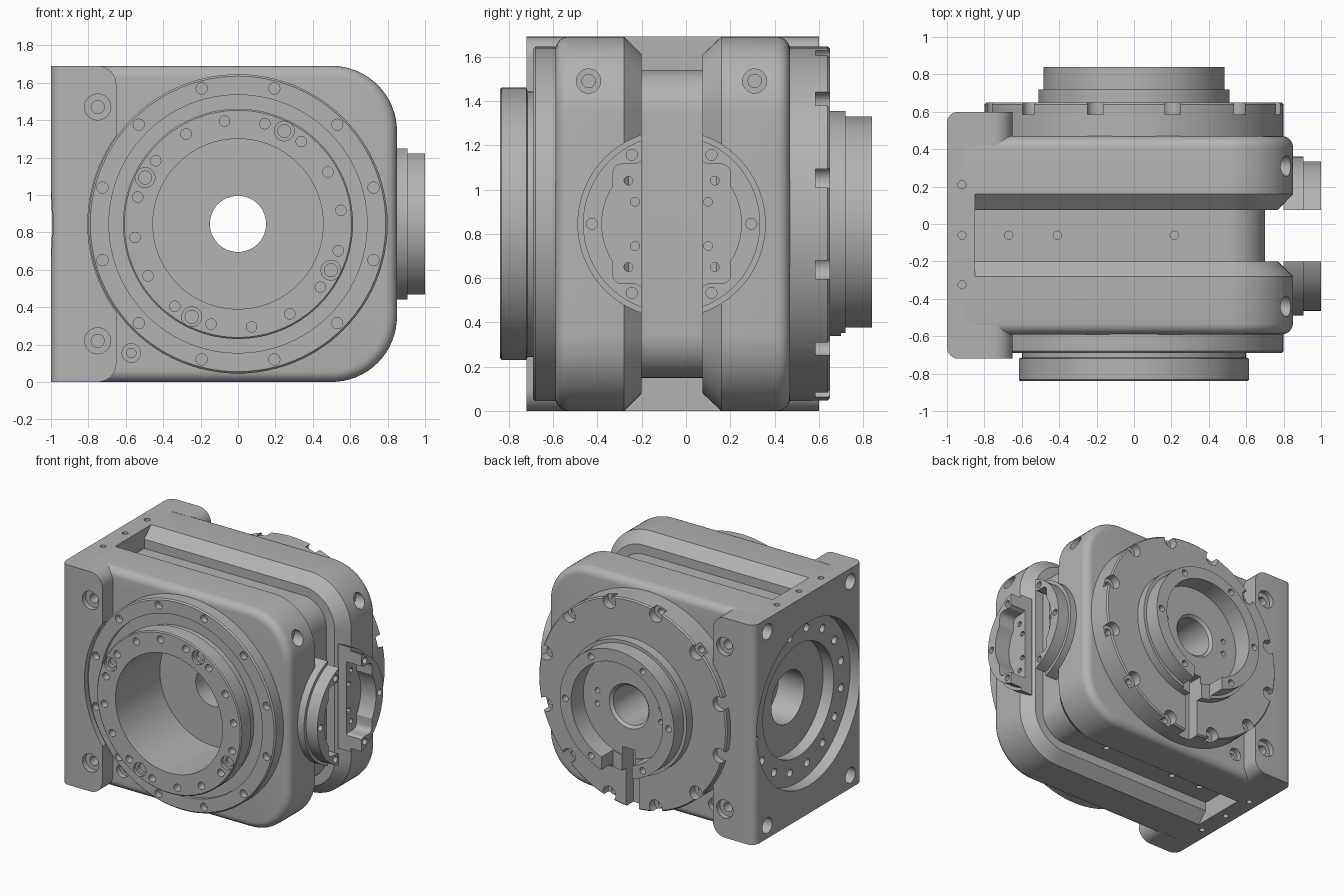
import bpy, bmesh
from math import sin, cos, pi, radians
from mathutils import Matrix

if "Cube" in bpy.data.objects:
    bpy.data.objects.remove(bpy.data.objects["Cube"], do_unlink=True)

metal = bpy.data.materials.new("machined_grey")
metal.use_nodes = True
GREY = (0.45, 0.45, 0.45, 1)
metal.diffuse_color = GREY
metal.node_tree.nodes["Principled BSDF"].inputs["Base Color"].default_value = GREY

X, Y, Z = range(3)
MID = 0.845      # height of the main axes
SIDE = -0.065    # y of the groove and side port


def finish(name, bm):
    bmesh.ops.remove_doubles(bm, verts=bm.verts, dist=1e-5)
    bmesh.ops.recalc_face_normals(bm, faces=bm.faces)
    mesh = bpy.data.meshes.new(name)
    bm.to_mesh(mesh)
    bm.free()
    mesh.materials.append(metal)
    obj = bpy.data.objects.new(name, mesh)
    bpy.context.collection.objects.link(obj)
    return obj


def skin(bm, rings, closed):
    """Bridge point rings; cap the ends unless the loop is closed."""
    vs = [[bm.verts.new(p) for p in ring] for ring in rings]
    n = len(vs[0])
    pairs = list(zip(vs, vs[1:])) + ([(vs[-1], vs[0])] if closed else [])
    for a, b in pairs:
        for i in range(n):
            j = (i + 1) % n
            bm.faces.new((a[i], a[j], b[j], b[i]))
    if not closed:
        bm.faces.new(vs[0])
        bm.faces.new(vs[-1])


def lathe(bm, axis, centre, profile, segs=96, closed=True):
    rings = []
    for r, t in profile:
        ring = []
        for i in range(segs):
            p = [centre[0] + r * cos(2 * pi * i / segs), centre[1] + r * sin(2 * pi * i / segs)]
            p.insert(axis, t)
            ring.append(p)
        rings.append(ring)
    skin(bm, rings, closed)


def drill(bm, axis, centre, start, *steps, segs=20):
    """Stepped drill; each step is (radius, end)."""
    prof = []
    for r, end in steps:
        prof += [(r, start), (r, end)]
        start = end
    lathe(bm, axis, centre, prof, segs, closed=False)


def box(bm, lo, hi):
    size = [b - a for a, b in zip(lo, hi)]
    mid = [(a + b) / 2 for a, b in zip(lo, hi)]
    bmesh.ops.create_cube(bm, size=1, matrix=Matrix.Translation(mid) @ Matrix.Diagonal((*size, 1)))


def circle(centre, r, count, first):
    for k in range(count):
        a = radians(first) + 2 * pi * k / count
        yield centre[0] + r * cos(a), centre[1] + r * sin(a)


def cut(objs, bm):
    cutter = finish("cutter", bm)
    cutter.hide_render = True
    for obj in objs:
        mod = obj.modifiers.new("cut", "BOOLEAN")
        mod.operation, mod.solver, mod.object = "DIFFERENCE", "EXACT", cutter
        deps = bpy.context.evaluated_depsgraph_get()
        mesh = bpy.data.meshes.new_from_object(obj.evaluated_get(deps))
        obj.modifiers.clear()
        obj.data = mesh
    bpy.data.objects.remove(cutter, do_unlink=True)


# Housing: rounded outline with a chamfered groove around the middle
def outline(y, d):
    r = 0.35 - d
    pts = [(-0.9, y, 1.69 - d), (-0.9, y, d)]
    for cz, start in ((0.35, -90), (1.34, 0)):
        for i in range(17):
            a = radians(start + 90 * i / 16)
            pts.append((0.5 + r * cos(a), y, cz + r * sin(a)))
    return pts


soft = [(0.06 * (1 - cos(a)), 0.06 * (1 - sin(a))) for a in (radians(15 * i) for i in range(7))]
rings = [(-0.59 + t, d) for t, d in soft]
rings += [(-0.28, 0), (-0.2, 0.08), (-0.2, 0.15), (0.075, 0.15), (0.075, 0.08), (0.16, 0)]
rings += [(0.47 - t, d) for t, d in reversed(soft)]
bm = bmesh.new()
skin(bm, [outline(y, d) for y, d in rings], False)
housing = finish("housing", bm)

# Mounting plate and its two ears
bm = bmesh.new()
box(bm, (-1, -0.6, 0), (-0.85, 0.5, 1.69))
plate = finish("mounting_plate", bm)


def ear(name, inner, outer):
    bm = bmesh.new()
    box(bm, (-1, min(inner, outer), 0), (-0.65, max(inner, outer), 1.69))

    def along(axis, x, y=None):
        return [e for e in bm.edges if abs((e.verts[0].co - e.verts[1].co).normalized()[axis]) > 0.9
                and all(abs(v.co.x - x) < 0.01 and (y is None or abs(v.co.y - y) < 0.01) for v in e.verts)]
    bmesh.ops.bevel(bm, geom=along(Y, -0.65), offset=0.1, segments=8, affect="EDGES", profile=0.5)
    bmesh.ops.bevel(bm, geom=along(Z, -1, outer), offset=0.06, segments=6, affect="EDGES", profile=0.5)
    return finish(name, bm)


front_ear = ear("front_ear", -0.54, -0.72)
back_ear = ear("back_ear", 0.42, 0.6)

# Clearance for the front flange
bm = bmesh.new()
drill(bm, Y, (0, MID), -0.8, (0.803, -0.62), segs=96)
cut([front_ear], bm)

# Main bore and mounting-side recess
shell = [housing, plate, front_ear, back_ear]
bm = bmesh.new()
drill(bm, X, (SIDE, MID), -1.05, (0.63, -0.91), (0.43, -0.82), (0.2, -0.6), segs=96)
cut(shell, bm)
bm = bmesh.new()
drill(bm, Y, (0, MID), -0.9, (0.455, -0.3), (0.15, 0.9), segs=96)
cut([housing], bm)

# Bolt holes in the plate, ears and housing
bm = bmesh.new()
for c in circle((SIDE, MID), 0.53, 16, 11):
    drill(bm, X, c, -0.93, (0.03, -0.87))
for y in (-0.57, 0.44):
    for z in (0.1, 1.59):
        drill(bm, X, (y, z), -1.05, (0.06, -0.86))
for start, end, deep in ((-0.8, -0.68, -0.6), (0.7, 0.56, 0.48)):
    for z in (0.22, 1.47):
        drill(bm, Y, (-0.75, z), start, (0.07, end), (0.035, deep))
for start, end, deep in ((-0.66, -0.55, -0.5), (0.54, 0.43, 0.38)):
    drill(bm, Y, (-0.57, 0.155), start, (0.05, end), (0.025, deep))
for y in (-0.44, 0.31):
    drill(bm, X, (y, 1.49), 0.95, (0.055, 0.75), (0.03, 0.7))
for start, end, xs, ys in ((1.6, 1.48, (-0.67, -0.41, 0.215), (-0.06,)),
                           (0.09, 0.21, (-0.67, -0.41, 0.215), (-0.06,)),
                           (1.75, 1.62, (-0.92,), (-0.325, -0.06, 0.21)),
                           (-0.06, 0.07, (-0.92,), (-0.325, -0.06, 0.21))):
    for x in xs:
        for y in ys:
            drill(bm, Z, (x, y), start, (0.022, end), segs=12)
cut(shell, bm)

# Front flange with raised output ring
bm = bmesh.new()
lathe(bm, Y, (0, MID), [(0.455, -0.58), (0.455, -0.84), (0.607, -0.84), (0.615, -0.832),
                        (0.615, -0.72), (0.6, -0.715), (0.6, -0.665), (0.69, -0.665),
                        (0.69, -0.69), (0.79, -0.69), (0.8, -0.68), (0.8, -0.52), (0.6, -0.52)])
flange = finish("front_flange", bm)
bm = bmesh.new()
for c in circle((0, MID), 0.75, 12, 15):
    drill(bm, Y, c, -0.75, (0.03, -0.64))
for c in circle((0, MID), 0.555, 16, 7.5):
    drill(bm, Y, c, -0.9, (0.028, -0.78))
cut([flange], bm)
bm = bmesh.new()
for c in circle((0, MID), 0.555, 4, 63.5):
    drill(bm, Y, c, -0.9, (0.053, -0.815), (0.035, -0.79))
cut([flange], bm)

# Back cover with stepped collar, rim notches and cable slot
bm = bmesh.new()
lathe(bm, Y, (0, MID), [(0.15, 0.46), (0.15, 0.67), (0.17, 0.69), (0.39, 0.69), (0.39, 0.84),
                        (0.485, 0.84), (0.485, 0.72), (0.51, 0.72), (0.51, 0.65),
                        (0.79, 0.65), (0.8, 0.64), (0.8, 0.42), (0.6, 0.42)])
cover = finish("back_cover", bm)
bm = bmesh.new()
for c in circle((0, MID), 0.765, 12, 15):
    drill(bm, Y, c, 0.7, (0.055, 0.585), (0.025, 0.53))
for c in circle((0, MID), 0.44, 6, 0):
    drill(bm, Y, c, 0.9, (0.025, 0.78))
for x in (-0.27, 0.27):
    for z in (-0.05, 0.05):
        drill(bm, Y, (x, MID + z), 0.74, (0.02, 0.64))
cut([cover], bm)
for half, y, z0, z1 in ((0.13, 0.7, 0.25, 0.54), (0.055, 0.56, 0.0, 0.52)):
    bm = bmesh.new()
    box(bm, (-half, y, z0), (half, 0.95, z1))
    cut([cover], bm)

# Side port, split by the groove, with a shaped pocket
bm = bmesh.new()
lathe(bm, X, (SIDE, MID), [(0.425, 0.8), (0.425, 0.905), (0.4, 0.905), (0.4, 1.0)], closed=False)
port = finish("side_port", bm)
bm = bmesh.new()
for c in circle((SIDE, MID), 0.36, 6, 0):
    drill(bm, X, c, 1.05, (0.025, 0.94))
cut([port], bm)
bm = bmesh.new()
drill(bm, X, (SIDE, MID), 1.05, (0.315, 0.87), segs=64)
cut([port], bm)
bm = bmesh.new()
box(bm, (0.87, SIDE - 0.265, MID - 0.27), (1.05, SIDE + 0.265, MID + 0.27))
edges = [e for e in bm.edges if abs(e.verts[0].co.x - e.verts[1].co.x) > 0.1]
bmesh.ops.bevel(bm, geom=edges, offset=0.04, segments=5, affect="EDGES", profile=0.5)
cut([port], bm)
bm = bmesh.new()
box(bm, (0.7, -0.2, 0.3), (1.1, 0.075, 1.4))
for s in (-1, 1):
    for dy, dz in ((0.195, 0.195), (0.165, 0.1)):
        for side in (-1, 1):
            drill(bm, X, (SIDE + side * dy, MID + s * dz), 0.92, (0.02, 0.83), segs=12)
cut([port], bm)

# Smooth curved walls, keep machined edges sharp
for obj in shell + [flange, cover, port]:
    obj.data.polygons.foreach_set("use_smooth", [True] * len(obj.data.polygons))
    obj.data.set_sharp_from_angle(angle=radians(30))
